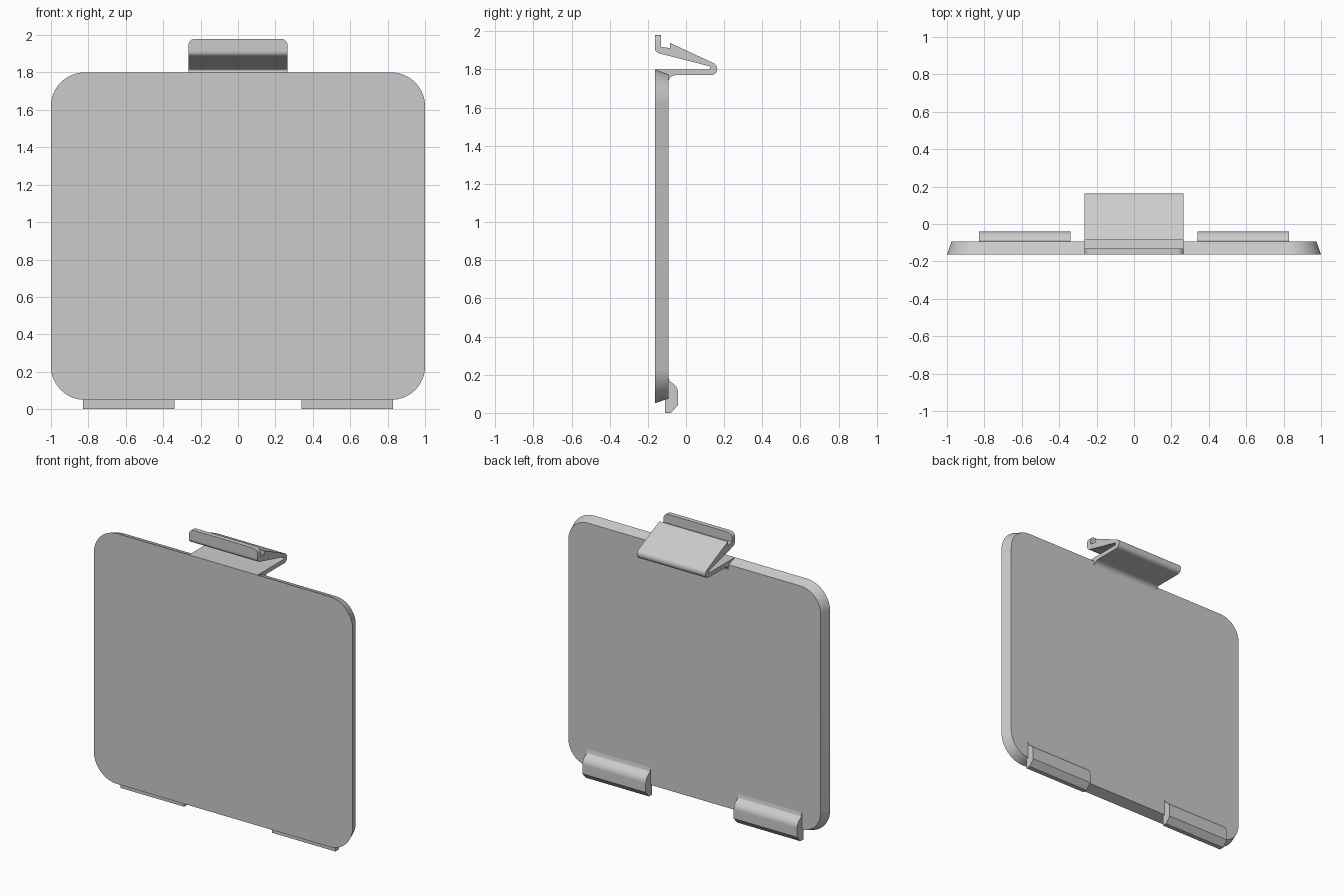
import bpy, bmesh, math
from mathutils import Vector

if "Cube" in bpy.data.objects:
    bpy.data.objects.remove(bpy.data.objects["Cube"], do_unlink=True)

grey = bpy.data.materials.new("plain_grey")
grey.use_nodes = True
grey.diffuse_color = (0.6, 0.6, 0.6, 1)
grey.node_tree.nodes["Principled BSDF"].inputs["Base Color"].default_value = (0.6, 0.6, 0.6, 1)


def rounded(points, steps=12):
    """Outline with each (u, v, radius) corner replaced by a true arc."""
    out = []
    for i, (u, v, r) in enumerate(points):
        p = Vector((u, v, 0))
        if not r:
            out.append(p)
            continue
        a = (Vector((*points[i - 1][:2], 0)) - p).normalized()
        b = (Vector((*points[(i + 1) % len(points)][:2], 0)) - p).normalized()
        half = a.angle(b) / 2
        centre = p + (a + b).normalized() * r / math.sin(half)
        tangent = r / math.tan(half)
        start = (p + a * tangent - centre).normalized()
        end = (p + b * tangent - centre).normalized()
        out += [centre + start.slerp(end, k / steps) * r for k in range(steps + 1)]
    return out


def finish(name, bm):
    bmesh.ops.recalc_face_normals(bm, faces=bm.faces[:])
    mesh = bpy.data.meshes.new(name)
    bm.to_mesh(mesh)
    bm.free()
    mesh.materials.append(grey)
    obj = bpy.data.objects.new(name, mesh)
    bpy.context.collection.objects.link(obj)
    bpy.ops.object.select_all(action='DESELECT')
    obj.select_set(True)
    bpy.context.view_layer.objects.active = obj
    bpy.ops.object.shade_smooth_by_angle(angle=math.radians(25))


def loft(loop_a, loop_b):
    """Closed solid between two matching outlines."""
    bm = bmesh.new()
    va, vb = ([bm.verts.new(p) for p in loop] for loop in (loop_a, loop_b))
    bm.faces.new(va)
    bm.faces.new(vb)
    for i in range(len(va)):
        bm.faces.new((va[i - 1], va[i], vb[i], vb[i - 1]))
    return bm


def extrude(profile, x0, x1):
    outline = rounded(profile)
    return loft(*[[(x, p.x, p.y) for p in outline] for x in (x0, x1)])


# Panel: rounded square plate, tapering toward the back
def panel_loop(y, inset):
    x, low, high, r = 1 - inset, 0.05 + inset, 1.80 - inset, 0.18 - inset
    corners = [(-x, low, r), (x, low, r), (x, high, r), (-x, high, r)]
    return [(p.x, y, p.y) for p in rounded(corners, 16)]


FRONT, BACK = -0.163, -0.093
finish("panel", loft(panel_loop(FRONT, 0), panel_loop(BACK, 0.025)))

# Latch: springy folded strip with a finger tab and catch
latch = [
    (FRONT, 1.80, 0), (-0.11, 1.76, 0), (-0.11, 1.728, 0), (BACK, 1.728, 0),
    (BACK, 1.77, 0.04), (0.28, 1.77, 0.033), (-0.085, 1.94, 0),
    (-0.085, 1.912, 0), (-0.13, 1.918, 0), (-0.13, 1.98, 0), (FRONT, 1.98, 0),
    (FRONT, 1.89, 0.03), (0.189, 1.80, 0.009),
]
bm = extrude(latch, -0.265, 0.265)
tab_edges = [e for e in bm.edges if all(v.co.z > 1.975 for v in e.verts)
             and abs(e.verts[0].co.x - e.verts[1].co.x) < 0.01]
bmesh.ops.bevel(bm, geom=tab_edges, offset=0.035, segments=6, profile=0.5, affect='EDGES')
finish("latch", bm)

# Bottom feet: two hooked lips behind the lower edge
foot = [
    (-0.11, 0, 0), (-0.078, 0, 0), (-0.041, 0.042, 0), (-0.041, 0.135, 0.06),
    (-0.088, 0.168, 0.015), (BACK, 0.195, 0), (-0.11, 0.195, 0),
]
for name, side in (("left_foot", 1), ("right_foot", -1)):
    finish(name, extrude(foot, side * 0.34, side * 0.83))
